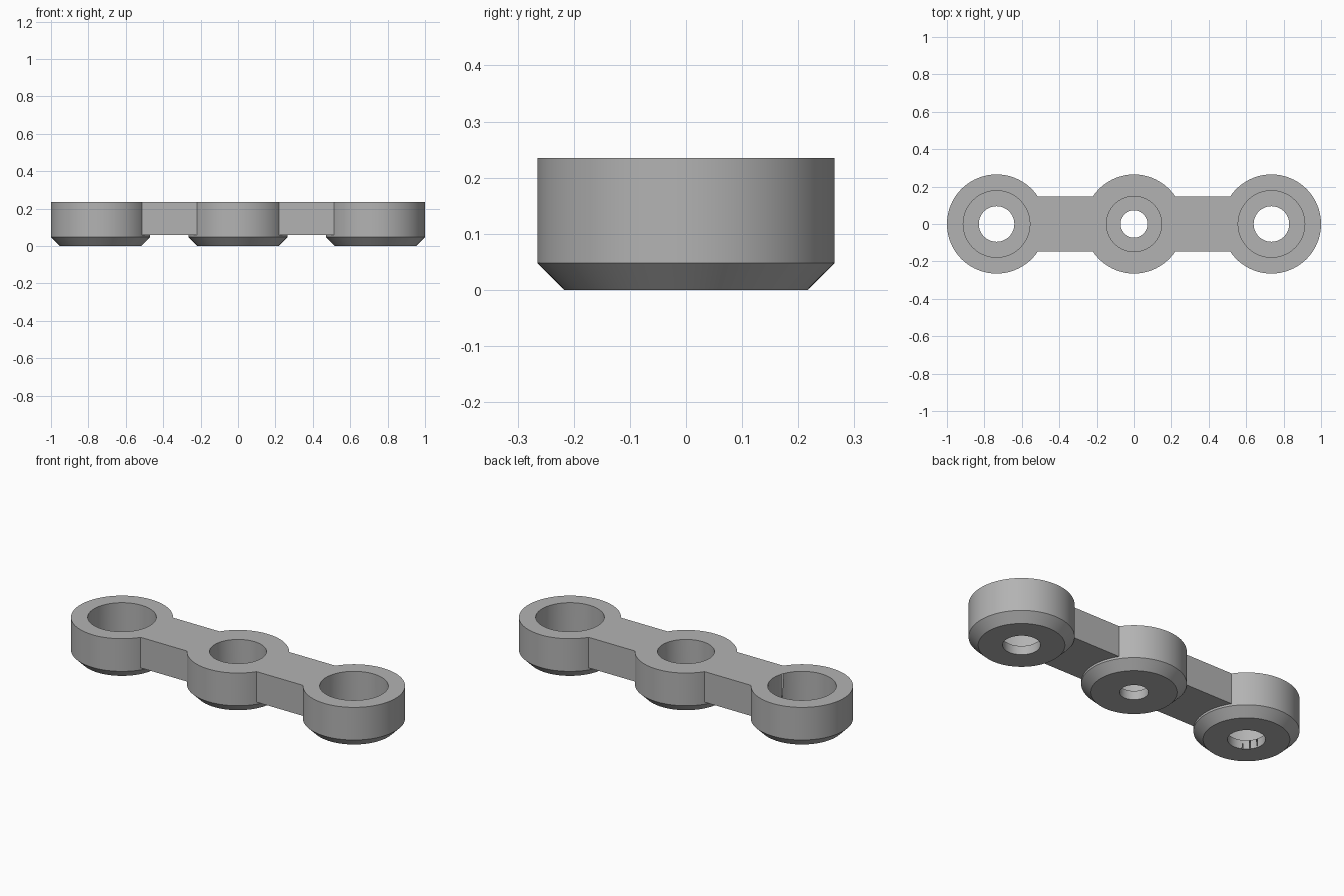
import bpy
import bmesh
from math import tau, radians
from mathutils import Matrix, Vector

if "Cube" in bpy.data.objects:
    bpy.data.objects.remove(bpy.data.objects["Cube"], do_unlink=True)

TOP, CHAMFER, FLOOR, WEB_BOTTOM = 0.235, 0.048, 0.05, 0.06
BOSS_R, FOOT_R, WEB_HALF = 0.265, 0.217, 0.147
SPACING = 0.735
SEGMENTS = 96

gray = bpy.data.materials.new("plain gray")
gray.use_nodes = True
color = (0.45, 0.45, 0.45, 1)
gray.diffuse_color = color
gray.node_tree.nodes["Principled BSDF"].inputs["Base Color"].default_value = color


def make_object(name, bm):
    bmesh.ops.recalc_face_normals(bm, faces=bm.faces)
    mesh = bpy.data.meshes.new(name)
    bm.to_mesh(mesh)
    bm.free()
    mesh.materials.append(gray)
    obj = bpy.data.objects.new(name, mesh)
    bpy.context.collection.objects.link(obj)
    return obj


def turned(name, x, profile):
    """Spin a (radius, height) profile, starting and ending on the axis."""
    bm = bmesh.new()
    verts = [bm.verts.new((r, 0, z)) for r, z in profile]
    edges = [bm.edges.new(pair) for pair in zip(verts, verts[1:])]
    bmesh.ops.spin(bm, geom=verts + edges, axis=(0, 0, 1), cent=(0, 0, 0),
                   angle=tau, steps=SEGMENTS)
    bmesh.ops.remove_doubles(bm, verts=bm.verts, dist=1e-5)
    bmesh.ops.translate(bm, verts=bm.verts, vec=(x, 0, 0))
    return make_object(name, bm)


def combine(target, tool, operation):
    mod = target.modifiers.new(operation.lower(), "BOOLEAN")
    mod.operation = operation
    mod.solver = "EXACT"
    mod.object = tool
    bpy.context.view_layer.objects.active = target
    bpy.ops.object.modifier_apply(modifier=mod.name)
    bpy.data.objects.remove(tool, do_unlink=True)


# Connecting web running between the outer bosses
bm = bmesh.new()
size = Vector((2 * SPACING, 2 * WEB_HALF, TOP - WEB_BOTTOM))
center = Vector((0, 0, (TOP + WEB_BOTTOM) / 2))
bmesh.ops.create_cube(bm, size=1, matrix=Matrix.LocRotScale(center, None, size))
link = make_object("three_hole_link", bm)

# Round bosses with chamfered feet
for x in (-SPACING, 0, SPACING):
    boss = turned("boss", x, [(0, 0), (FOOT_R, 0), (BOSS_R, CHAMFER),
                              (BOSS_R, TOP), (0, TOP)])
    combine(link, boss, "UNION")

# Stepped holes: wide counterbore above a narrow through hole
for x, wide, narrow in ((-SPACING, 0.178, 0.095), (0, 0.148, 0.073),
                        (SPACING, 0.178, 0.095)):
    cutter = turned("hole_cutter", x, [(0, -0.1), (narrow, -0.1), (narrow, FLOOR),
                                       (wide, FLOOR), (wide, 0.4), (0, 0.4)])
    cutter.hide_render = True
    combine(link, cutter, "DIFFERENCE")

# Smooth curved walls, crisp rims
bpy.ops.object.select_all(action="DESELECT")
link.select_set(True)
bpy.context.view_layer.objects.active = link
bpy.ops.object.shade_smooth_by_angle(angle=radians(30))
